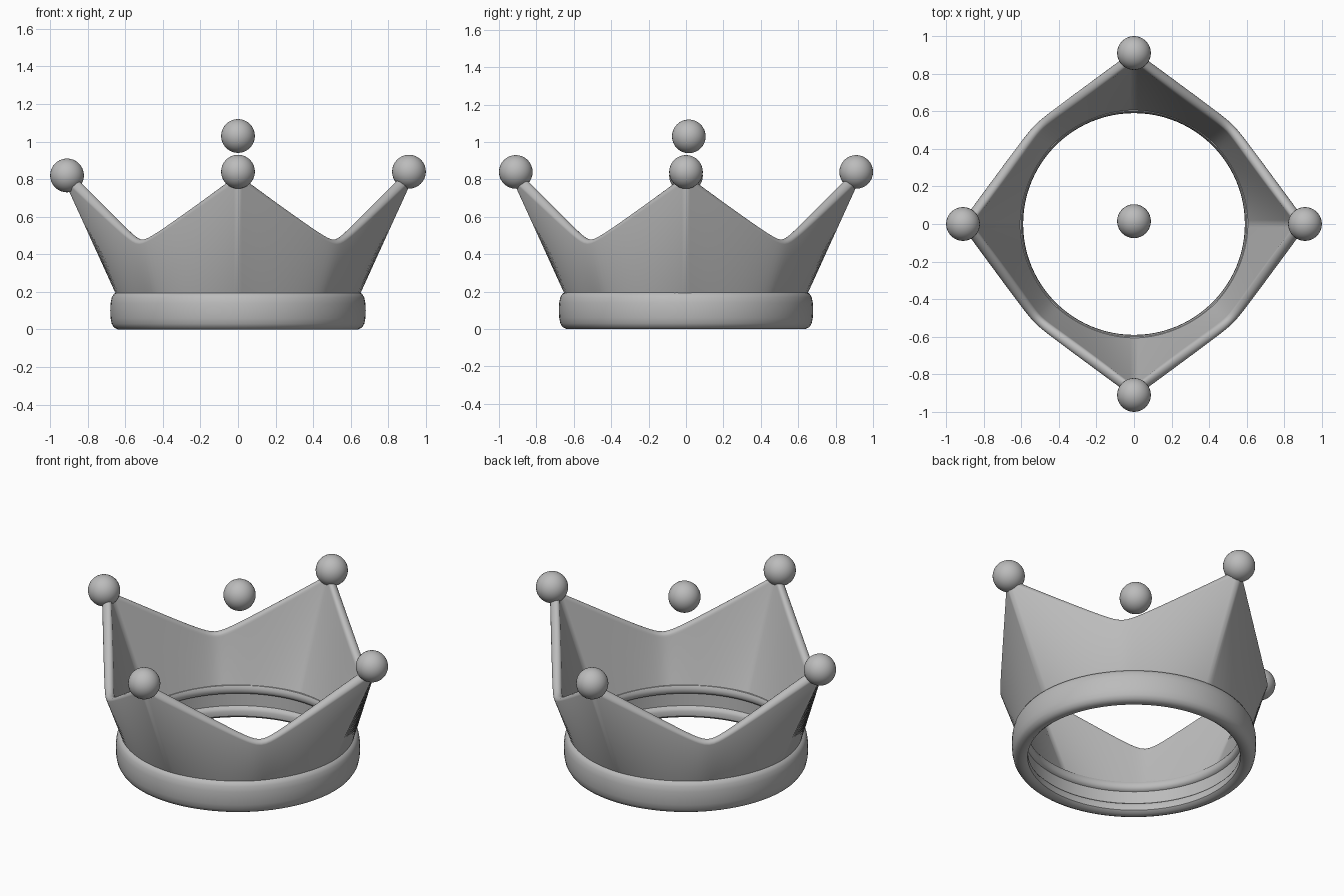
import bpy
import math
from mathutils import Vector

cube = bpy.data.objects.get("Cube")
if cube:
    bpy.data.objects.remove(cube, do_unlink=True)

grey = bpy.data.materials.new("plain grey")
grey.use_nodes = True
colour = (0.5, 0.5, 0.5, 1)
grey.diffuse_color = colour
grey.node_tree.nodes["Principled BSDF"].inputs["Base Color"].default_value = colour


def finish(obj, name, angle):
    obj.name = name
    obj.data.materials.append(grey)
    bpy.ops.object.select_all(action="DESELECT")
    obj.select_set(True)
    bpy.context.view_layer.objects.active = obj
    bpy.ops.object.shade_smooth_by_angle(angle=math.radians(angle))


def closed_ring(name, columns, angle):
    """Skin a loop of closed cross-sections."""
    n, m = len(columns), len(columns[0])
    verts = [p for col in columns for p in col]
    faces = []
    for i in range(n):
        a, b = i * m, (i + 1) % n * m
        for j in range(m):
            k = (j + 1) % m
            faces.append((a + j, b + j, b + k, a + k))
    mesh = bpy.data.meshes.new(name)
    mesh.from_pydata(verts, [], faces)
    obj = bpy.data.objects.new(name, mesh)
    bpy.context.collection.objects.link(obj)
    finish(obj, name, angle)


def lathe(name, profile, steps=96):
    columns = []
    for i in range(steps):
        a = math.tau * i / steps
        columns.append([(r * math.cos(a), r * math.sin(a), z) for r, z in profile])
    closed_ring(name, columns, 40)


# Base band: rounded outside, grooved inside
lathe("base_band", [
    (0.61, 0.0), (0.64, 0.0), (0.66, 0.01), (0.672, 0.03), (0.678, 0.06),
    (0.68, 0.1), (0.678, 0.14), (0.672, 0.17), (0.66, 0.19), (0.64, 0.2),
    (0.615, 0.205), (0.6, 0.2), (0.592, 0.185), (0.592, 0.165), (0.6, 0.15),
    (0.612, 0.145), (0.612, 0.07), (0.598, 0.06), (0.59, 0.045), (0.592, 0.015)])

# Pointed wall: a circle lofted to four peaks and four rounded valleys
STEPS, ROUND, THICK, CAP = 48, 0.09, 0.05, 8
columns = []
for q in range(4):
    diagonal = math.pi / 4 + q * math.pi / 2
    d = Vector((math.cos(diagonal), math.sin(diagonal), 0))
    t = Vector((-d.y, d.x, 0))
    for i in range(STEPS):
        v = 2 * i / STEPS - 1
        dip = 1 - math.sqrt(v * v + ROUND ** 2)
        a = diagonal + v * math.pi / 4
        out = Vector((math.cos(a), math.sin(a), 0))
        top = d * (0.654 + 0.1 * dip) + t * 0.654 * v
        top.z = 0.79 - 0.37 * dip
        half = THICK * (1 + 0.3 * abs(v)) / 2
        radial = Vector((top.x, top.y, 0)).normalized()
        column = [out * 0.646 + Vector((0, 0, 0.18))]
        for j in range(CAP + 1):
            c = math.pi * j / CAP
            column.append(top + radial * half * (math.cos(c) - 1)
                          + Vector((0, 0, half * math.sin(c))))
        column.append(out * 0.597 + Vector((0, 0, 0.18)))
        columns.append(column)
closed_ring("pointed_wall", columns, 50)

# Balls on the peaks and one floating in the centre
balls = {
    "right_ball": (-0.91, 0, 0.82),
    "left_ball": (0.91, 0, 0.84),
    "front_ball": (0, -0.91, 0.84),
    "back_ball": (0, 0.91, 0.84),
    "centre_ball": (0, 0.015, 1.03),
}
for name, place in balls.items():
    bpy.ops.mesh.primitive_uv_sphere_add(segments=32, ring_count=16, radius=0.09, location=place)
    finish(bpy.context.object, name, 60)
